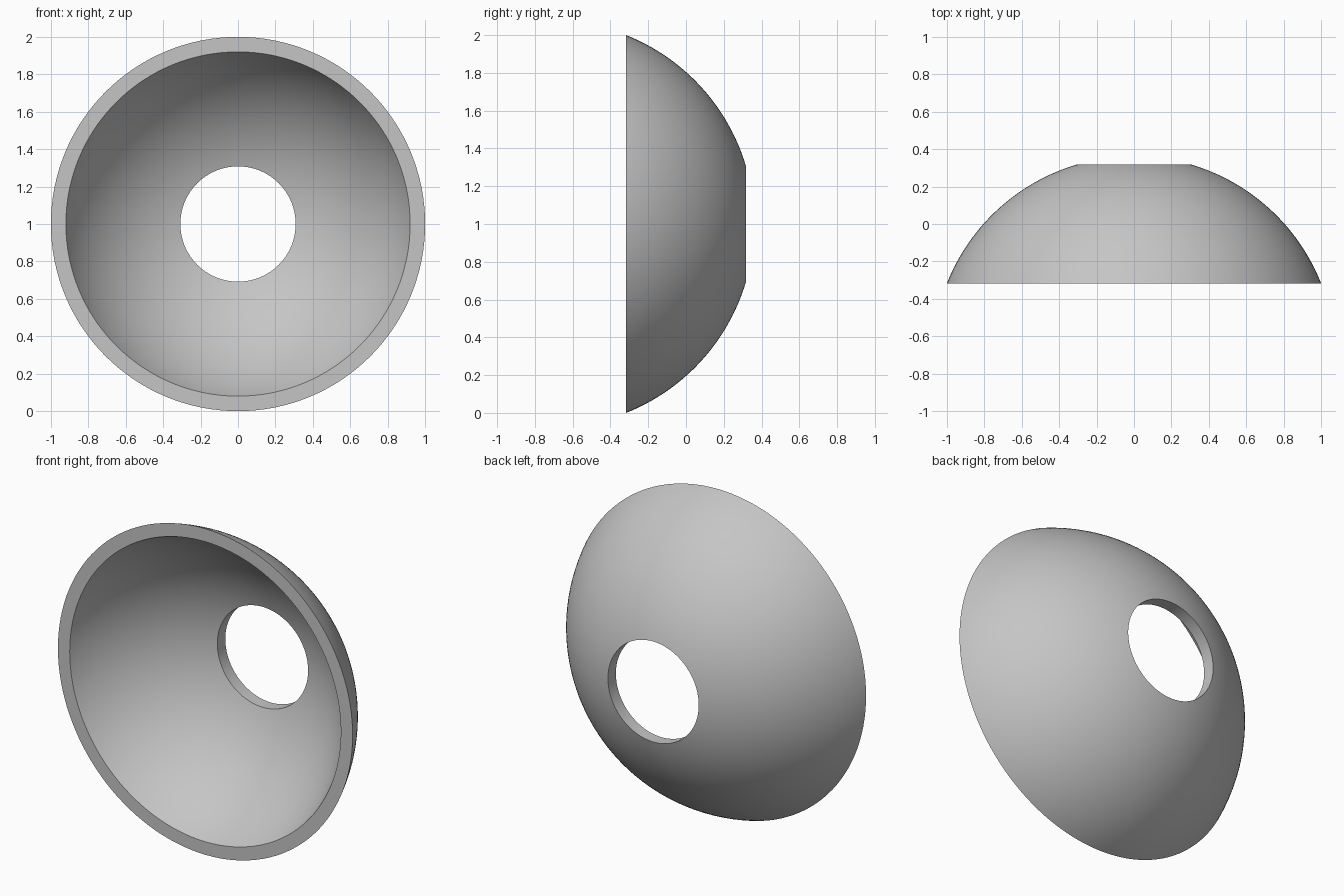
import bpy, bmesh, math
from mathutils import Vector

cube = bpy.data.objects.get("Cube")
if cube:
    bpy.data.objects.remove(cube, do_unlink=True)

RIM_Y, HOLE_R, CENTRE_Y = -0.317, 0.308, -0.714
OUTER_RIM, INNER_RIM = 1.0, 0.92
ARC_STEPS, SIDES = 32, 128

# Plain grey finish
grey = bpy.data.materials.new("plain_grey")
grey.use_nodes = True
colour = (0.56, 0.56, 0.56, 1)
grey.diffuse_color = colour
grey.node_tree.nodes["Principled BSDF"].inputs["Base Color"].default_value = colour


def arc(rim_radius):
    """Spherical arc from the open rim to the hole edge."""
    radius = math.hypot(rim_radius, RIM_Y - CENTRE_Y)
    start, end = math.asin(rim_radius / radius), math.asin(HOLE_R / radius)
    angles = [start + (end - start) * i / ARC_STEPS for i in range(ARC_STEPS + 1)]
    return [Vector((radius * math.sin(a), CENTRE_Y + radius * math.cos(a), 1)) for a in angles]


# Closed wall section: outer arc, hole wall, inner arc, flat rim
bm = bmesh.new()
section = [bm.verts.new(p) for p in arc(OUTER_RIM) + arc(INNER_RIM)[::-1]]
edges = [bm.edges.new((a, b)) for a, b in zip(section, section[1:] + section[:1])]

# Revolve the section about the front-to-back axis
bmesh.ops.spin(bm, geom=section + edges, cent=(0, 0, 1), axis=(0, 1, 0),
               angle=math.tau, steps=SIDES, use_merge=False, use_duplicate=False)
bmesh.ops.remove_doubles(bm, verts=bm.verts[:], dist=0.0005)
bmesh.ops.recalc_face_normals(bm, faces=bm.faces[:])

mesh = bpy.data.meshes.new("dome_shell")
bm.to_mesh(mesh)
bm.free()
mesh.materials.append(grey)
dome = bpy.data.objects.new("dome_shell", mesh)
bpy.context.collection.objects.link(dome)

# Smooth curves with crisp rim and hole edges
bpy.ops.object.select_all(action="DESELECT")
dome.select_set(True)
bpy.context.view_layer.objects.active = dome
bpy.ops.object.shade_smooth_by_angle(angle=math.radians(30))
